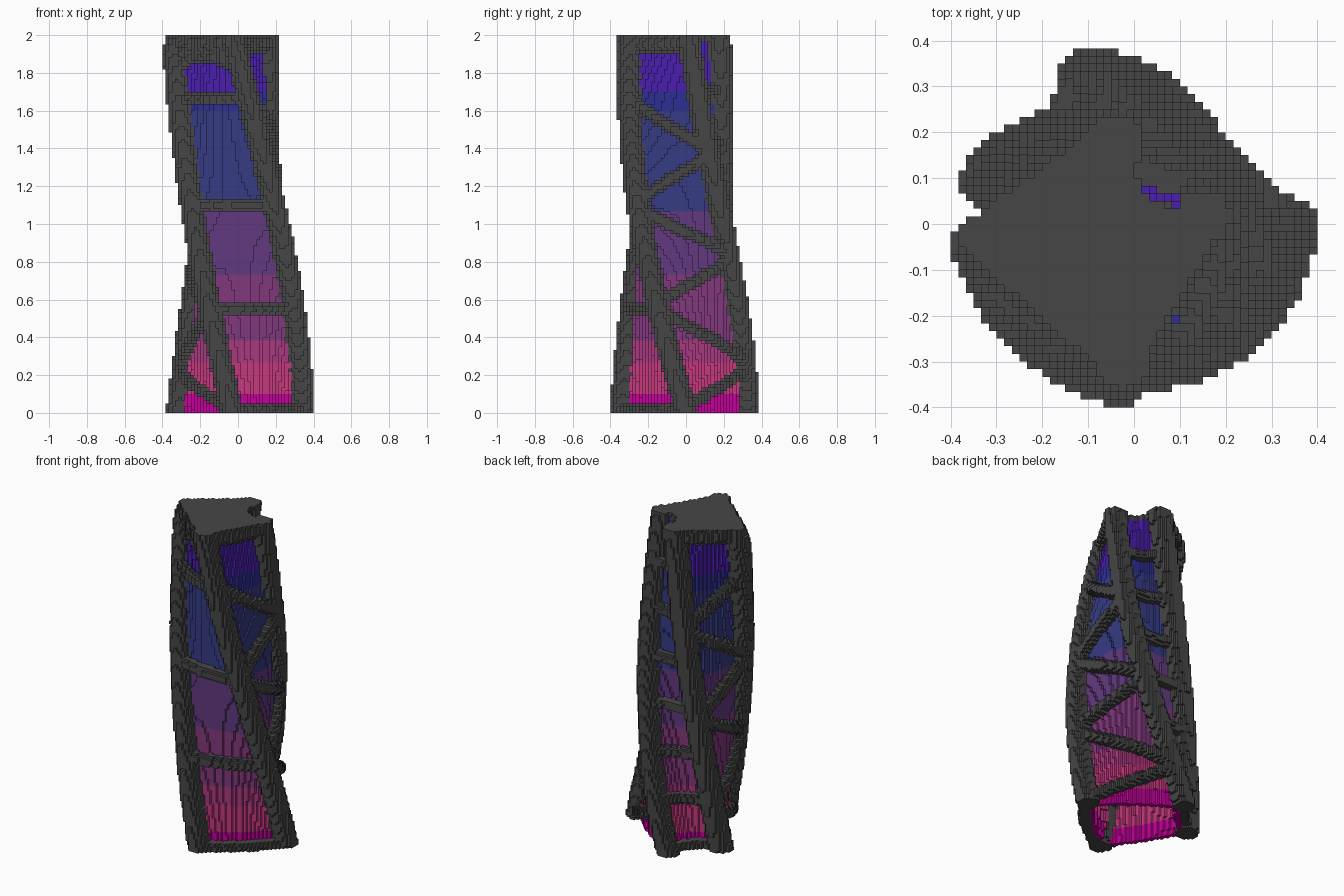
import bpy, bmesh, math
from mathutils import Vector

if "Cube" in bpy.data.objects:
    bpy.data.objects.remove(bpy.data.objects["Cube"], do_unlink=True)

STEP = 1 / 60            # edge of one block
LAYERS = 120
LID = 2                  # layers in the closed top


def make_material(name, rgb):
    linear = [((c / 255 + 0.055) / 1.055) ** 2.4 if c > 10 else c / 3300 for c in rgb]
    mat = bpy.data.materials.new(name)
    mat.use_nodes = True
    mat.diffuse_color = (*linear, 1)
    node = next(n for n in mat.node_tree.nodes if n.type == "BSDF_PRINCIPLED")
    node.inputs["Base Color"].default_value = (*linear, 1)
    node.inputs["Roughness"].default_value = 0.8
    return mat


dark = make_material("dark_grey", (70, 70, 70))

# Core colours with the height where each band ends
BANDS = [
    ("magenta", (198, 0, 156), 0.10),
    ("pink", (198, 56, 126), 0.27),
    ("rose", (170, 56, 128), 0.39),
    ("plum", (130, 56, 126), 0.74),
    ("purple", (98, 58, 128), 1.07),
    ("slate_blue", (54, 59, 132), 1.60),
    ("deep_blue", (46, 46, 148), 1.70),
    ("violet", (74, 30, 174), 2.10),
]
core_mats = [make_material(name, rgb) for name, rgb, top in BANDS]

# Twisting columns: angle below and above, radius below and above, bow, thickness
COLUMNS = [
    (265, 184, 0.340, 0.342, -0.02, 0.063),
    (360, 264, 0.340, 0.297, 0.0, 0.063),
    (108, 5, 0.343, 0.150, -0.015, 0.061),
    (163, 105, 0.330, 0.180, 0.0, 0.066),
]


def column_point(i, z):
    a0, a1, r0, r1, bow, _ = COLUMNS[i]
    u = z / 2
    a = math.radians(a0 + (a1 - a0) * u)
    r = r0 + (r1 - r0) * u + bow * 4 * u * (1 - u)
    return Vector((r * math.cos(a), r * math.sin(a), z))


def face_point(a, b, t, z, push=0.0):
    """Point on the wall between two columns; the back wall is recessed."""
    bulge = -0.04 if {a, b} == {2, 3} else 0.022 * min(1, (2 - z) * 4)
    p = column_point(a, z).lerp(column_point(b, z), t)
    out = Vector((p.x, p.y, 0)).normalized()
    return p + out * (push + bulge * math.sin(math.pi * t))


def middle(k):
    return (k + 0.5) * STEP


def stamp(cells, centre, radius):
    """Fill the blocks inside a ball."""
    lo = [math.floor((c - radius) / STEP) for c in centre]
    hi = [math.floor((c + radius) / STEP) for c in centre]
    for i in range(lo[0], hi[0] + 1):
        for j in range(lo[1], hi[1] + 1):
            for k in range(max(lo[2], 0), min(hi[2], LAYERS - 1) + 1):
                p = Vector((middle(i), middle(j), middle(k)))
                if (p - centre).length <= radius:
                    cells.add((i, j, k))


def brace(cells, a, b, height, radius, push):
    """Sweep a bar across the wall between columns a and b."""
    for s in range(41):
        t = s / 40
        stamp(cells, face_point(a, b, t, height(t), push), radius)


def level(z):
    return lambda t: z


def slope(z0, z1):
    return lambda t: z0 + (z1 - z0) * t


# Corner columns, the left one bevelled at the top
columns = set()
for k in range(LAYERS):
    z = middle(k)
    for n in range(4):
        radius = COLUMNS[n][-1] - (max(0, z - 1.93) * 0.4 if n == 0 else 0)
        c = column_point(n, z)
        reach = math.ceil(radius / STEP) + 1
        ci, cj = math.floor(c.x / STEP), math.floor(c.y / STEP)
        for i in range(ci - reach, ci + reach + 1):
            for j in range(cj - reach, cj + reach + 1):
                if math.hypot(middle(i) - c.x, middle(j) - c.y) <= radius:
                    columns.add((i, j, k))

# Level bars on the front wall and in the back recess
bars = set()
for z in (0.02, 0.545, 1.10, 1.66):
    brace(bars, 0, 1, level(z), 0.033, 0.024)
for n in range(7):
    brace(bars, 2, 3, level(0.04 + 0.278 * n), 0.030, 0.028)

# Arch above the top bar of the front wall
for lift in (0.0, 0.05, 0.09):
    brace(bars, 0, 1, lambda t: 1.72 + lift + 0.17 * math.sqrt(1 - (2 * t - 1) ** 2), 0.034, 0.012)

# Zigzag braces on the two side walls
diagonals = set()
NODES = [0.02, 0.25, 0.56, 0.83, 1.10, 1.38, 1.71]
for near, far in ((1, 2), (0, 3)):
    for n in range(len(NODES) - 1):
        ends = (near, far) if n % 2 == 0 else (far, near)
        brace(diagonals, *ends, slope(NODES[n], NODES[n + 1]), 0.034, 0.026)

# Band round the top, open at the back recess
cap = set()
for a, b in ((0, 1), (1, 2), (0, 3)):
    for z, radius in ((1.945, 0.042), (1.965, 0.042), (1.99, 0.036)):
        brace(cap, a, b, level(z), radius, 0.010)


def inside(x, y, poly):
    hit = False
    for (px, py), (qx, qy) in zip(poly, poly[1:] + poly[:1]):
        if (py > y) != (qy > y) and x < px + (y - py) * (qx - px) / (qy - py):
            hit = not hit
    return hit


# Twisted core with bulging walls, closed by a lid
volume = set()
for k in range(LAYERS):
    z = middle(k)
    poly = [tuple(face_point(n, (n + 1) % 4, s / 4, z).xy) for n in range(4) for s in range(4)]
    for i in range(-24, 24):
        for j in range(-24, 24):
            if inside(middle(i), middle(j), poly):
                volume.add((i, j, k))
lid = {c for c in volume if c[2] >= LAYERS - LID}

# Hollow the core, leaving a thin wall open at the bottom
core = set()
for i, j, k in volume - lid:
    around = ((i + 2, j, k), (i - 2, j, k), (i, j + 2, k), (i, j - 2, k))
    if not all(c in volume for c in around):
        core.add((i, j, k))

# Each block belongs to one part only
cap |= lid
bars -= columns
diagonals -= columns | bars
cap -= columns | bars | diagonals
core -= columns | bars | diagonals | cap
solid = columns | bars | diagonals | cap | core


def band_index(z):
    return next(n for n, band in enumerate(BANDS) if z < band[2])


def build(name, cells, mats, rule=None):
    """Make a mesh from the open sides of the blocks."""
    bm = bmesh.new()
    verts = {}

    def vert(key):
        if key not in verts:
            verts[key] = bm.verts.new([c * STEP for c in key])
        return verts[key]

    for cell in sorted(cells):
        for axis in range(3):
            u, v = (axis + 1) % 3, (axis + 2) % 3
            for side in (0, 1):
                other = list(cell)
                other[axis] += 2 * side - 1
                if tuple(other) in solid:
                    continue
                ring = []
                for du, dv in ((0, 0), (1, 0), (1, 1), (0, 1)):
                    key = list(cell)
                    key[axis] += side
                    key[u] += du
                    key[v] += dv
                    ring.append(vert(tuple(key)))
                face = bm.faces.new(ring if side else ring[::-1])
                if rule:
                    face.material_index = rule(middle(cell[2]))
    mesh = bpy.data.meshes.new(name)
    bm.to_mesh(mesh)
    bm.free()
    for mat in mats:
        mesh.materials.append(mat)
    obj = bpy.data.objects.new(name, mesh)
    bpy.context.collection.objects.link(obj)


build("corner_columns", columns, [dark])
build("level_bars", bars, [dark])
build("diagonal_braces", diagonals, [dark])
build("top_cap", cap, [dark])
build("glowing_core", core, core_mats, band_index)
